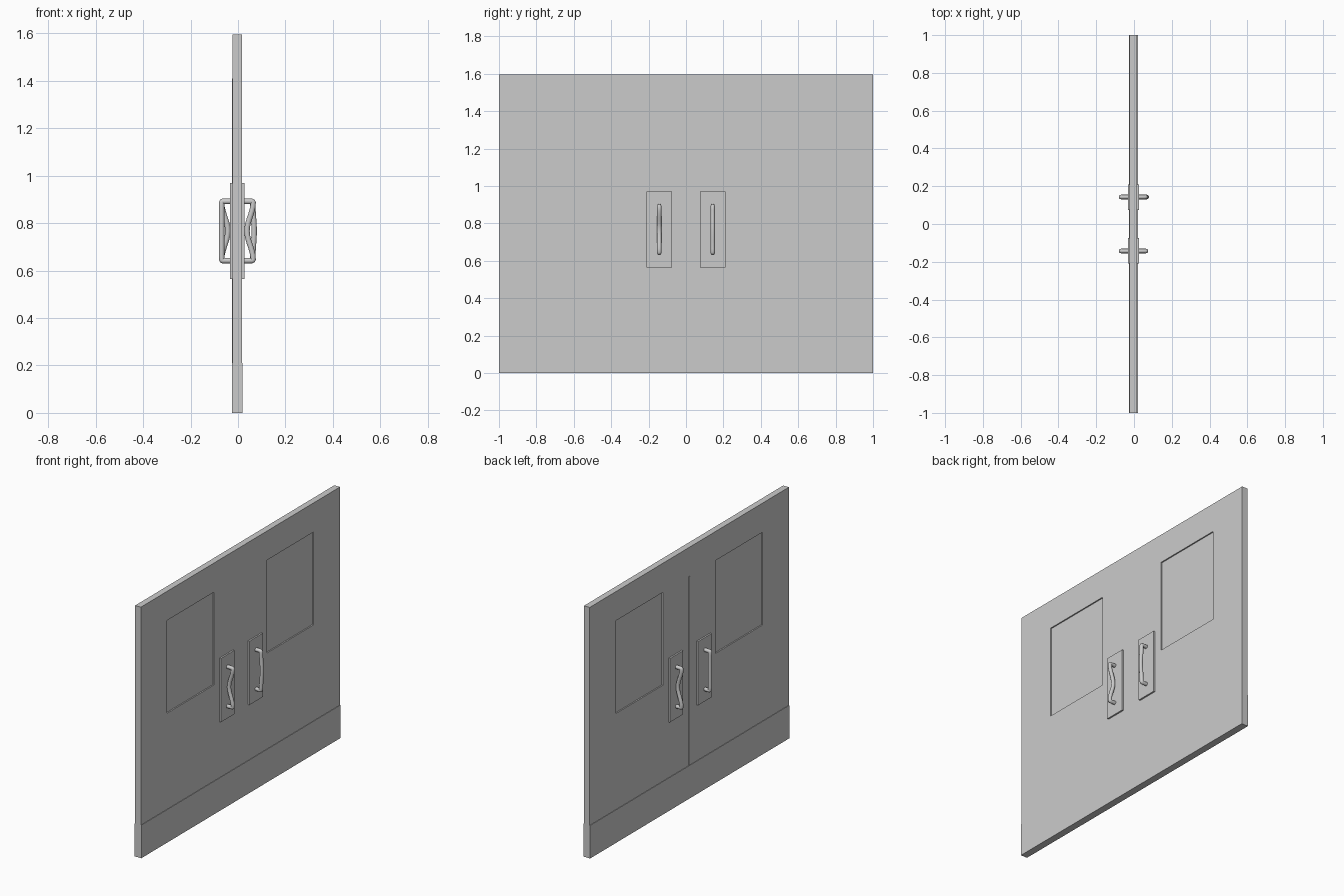
import bpy, math

if "Cube" in bpy.data.objects:
    bpy.data.objects.remove(bpy.data.objects["Cube"])

X0, X1 = -0.023, 0.017      # faces of the door leaves
H = 1.595


def box(name, x, y, z):
    """Box from (min, max) ranges."""
    bpy.ops.mesh.primitive_cube_add(
        size=1, location=[(a + b) / 2 for a, b in (x, y, z)])
    ob = bpy.context.object
    ob.name = name
    ob.scale = [abs(b - a) for a, b in (x, y, z)]
    bpy.ops.object.transform_apply(location=False, rotation=False, scale=True)
    return ob


def cut(target, cutter):
    """Subtract the cutter from the target and delete it."""
    mod = target.modifiers.new("recess", 'BOOLEAN')
    mod.operation = 'DIFFERENCE'
    mod.solver = 'EXACT'
    mod.object = cutter
    cutter.hide_render = True
    bpy.context.view_layer.objects.active = target
    bpy.ops.object.modifier_apply(modifier=mod.name)
    bpy.data.objects.remove(cutter)


def handle(name, y, base, end, mid):
    """Pull bar: two posts leaving the plate, joined by a bowed bar."""
    zb, zt, r, c = 0.642, 0.892, 0.012, 0.005
    s = 1 if end > 0 else -1
    pts = [(base, zb), (end - s * c, zb), (end - s * c * 0.3, zb + c * 0.3)]
    n = 14
    for i in range(n + 1):
        t = i / n
        bow = 0.5 - 0.5 * math.cos(2 * math.pi * t)
        pts.append((end + (mid - end) * bow, zb + c + (zt - zb - 2 * c) * t))
    pts += [(end - s * c * 0.3, zt - c * 0.3), (end - s * c, zt), (base, zt)]
    cu = bpy.data.curves.new(name, 'CURVE')
    cu.dimensions = '3D'
    cu.bevel_depth = r
    cu.bevel_resolution = 3
    cu.use_fill_caps = True
    sp = cu.splines.new('POLY')
    sp.points.add(len(pts) - 1)
    for p, (px, pz) in zip(sp.points, pts):
        p.co = (px, y, pz, 1)
    ob = bpy.data.objects.new(name, cu)
    bpy.context.collection.objects.link(ob)
    bpy.ops.object.select_all(action='DESELECT')
    ob.select_set(True)
    bpy.context.view_layer.objects.active = ob
    bpy.ops.object.convert(target='MESH')
    bpy.ops.object.shade_smooth_by_angle(angle=math.radians(50))


for side, s in (("left", -1), ("right", 1)):
    # Door leaf with a shallow window recess on both faces
    leaf = box(side + "_door_leaf", (X0, X1), sorted((0, s)), (0, H))
    win = sorted((s * 0.265, s * 0.735))
    for x in ((X0 - 0.05, X0 + 0.008), (X1 - 0.008, X1 + 0.05)):
        cut(leaf, box("window_cutter", x, win, (0.82, 1.41)))

    # Kick plates on both faces
    ky = sorted((0, s))
    box(side + "_kick_plate_back", (X0 - 0.003, X0), ky, (0, 0.21))
    box(side + "_kick_plate_front", (X1, X1 + 0.003), ky, (0, 0.21))

    # Handle mounting plates on both faces
    py = sorted((s * 0.075, s * 0.21))
    box(side + "_handle_plate_back", (-0.033, X0), py, (0.565, 0.97))
    box(side + "_handle_plate_front", (X1, 0.027), py, (0.565, 0.97))

# Meeting strip between the leaves
box("meeting_strip", (X0 - 0.002, X0), (-0.006, 0.006), (0.21, 1.41))

# Pull handles: one bent inward and one nearly straight per face
handle("left_handle_front", -0.143, 0.025, 0.064, 0.038)
handle("right_handle_front", 0.143, 0.025, 0.062, 0.068)
handle("left_handle_back", -0.143, -0.03, -0.069, -0.069)
handle("right_handle_back", 0.143, -0.03, -0.069, -0.043)
